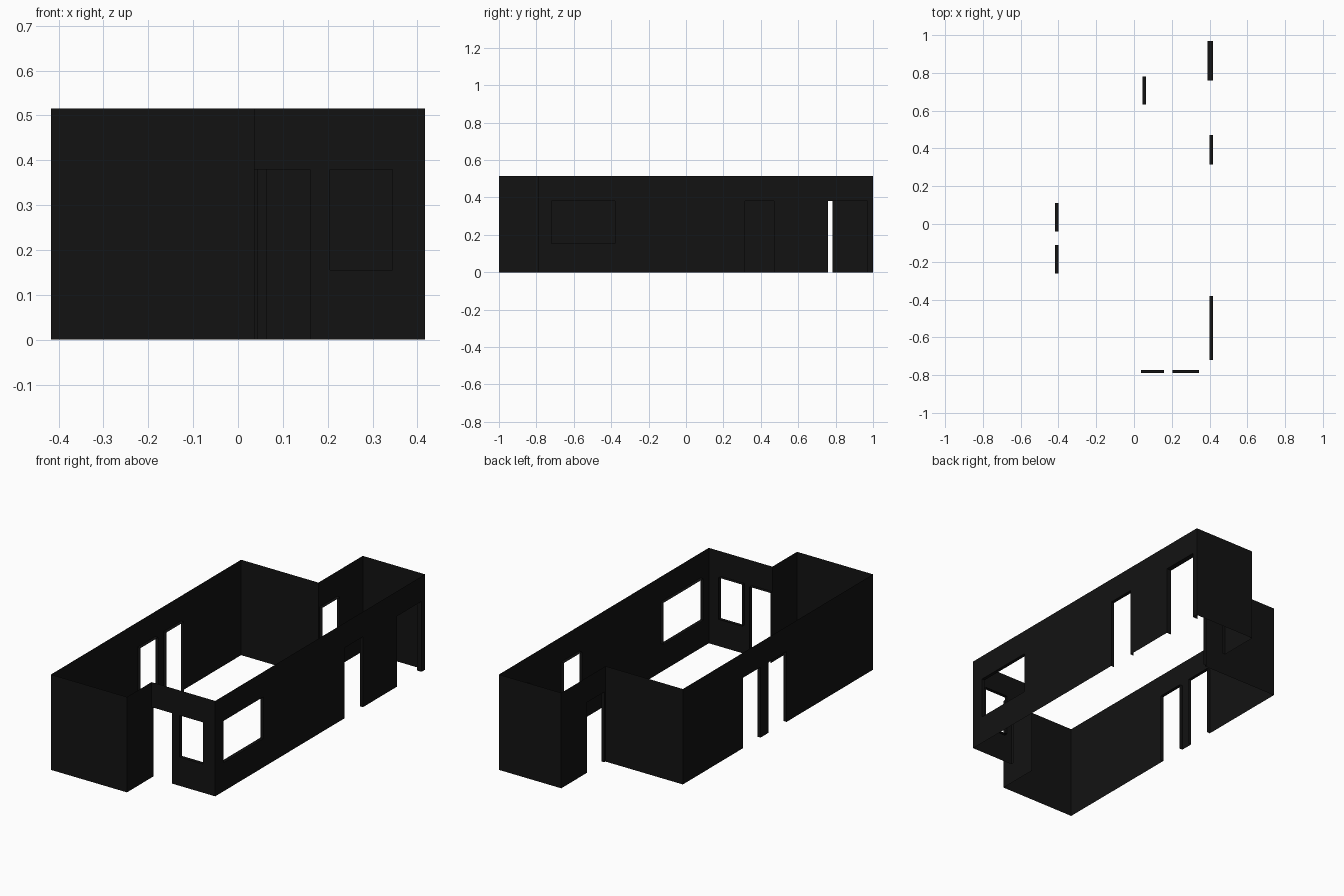
import bpy, bmesh
from mathutils import Vector

if "Cube" in bpy.data.objects:
    bpy.data.objects.remove(bpy.data.objects["Cube"])

H = 0.515      # wall height
HEAD = 0.38    # top of doors and windows
SILL = 0.155   # window sill height
X = 0.417

wall_mat = bpy.data.materials.new("dark_wall")
wall_mat.diffuse_color = (0.006, 0.006, 0.006, 1)
wall_mat.use_nodes = True
wall_mat.node_tree.nodes["Principled BSDF"].inputs["Base Color"].default_value = wall_mat.diffuse_color


def wall(name, start, end, openings=()):
    """Single-sheet wall; openings are (from, to, sill, reveal depth) in world units along its axis."""
    a, b = Vector((*start, 0)), Vector((*end, 0))
    length = (b - a).length
    along = (b - a) / length
    inward = Vector((-along.y, along.x, 0))
    axis = 0 if abs(along.x) > 0.5 else 1
    holes = []
    for p, q, sill, depth in openings:
        s, t = sorted(((p - a[axis]) * along[axis], (q - a[axis]) * along[axis]))
        holes.append((s, t, sill, depth))

    bm = bmesh.new()

    def quad(*pts):
        bm.faces.new([bm.verts.new(a + along * s + inward * d + Vector((0, 0, z)))
                      for s, d, z in pts])

    # wall panel, split into cells around the openings
    us = sorted({0, length, *[round(v, 5) for h in holes for v in h[:2]]})
    zs = sorted({0, H, *[v for h in holes for v in (h[2], HEAD)]})
    for u0, u1 in zip(us, us[1:]):
        for z0, z1 in zip(zs, zs[1:]):
            u, z = (u0 + u1) / 2, (z0 + z1) / 2
            if u1 - u0 < 1e-4 or any(s < u < t and k < z < HEAD for s, t, k, _ in holes):
                continue
            quad((u0, 0, z0), (u1, 0, z0), (u1, 0, z1), (u0, 0, z1))

    # reveals lining each opening
    for s, t, k, d in holes:
        quad((s, 0, k), (s, 0, HEAD), (s, d, HEAD), (s, d, k))
        quad((t, 0, k), (t, d, k), (t, d, HEAD), (t, 0, HEAD))
        quad((s, 0, HEAD), (t, 0, HEAD), (t, d, HEAD), (s, d, HEAD))
        if k > 0:
            quad((s, 0, k), (s, d, k), (t, d, k), (t, 0, k))

    bmesh.ops.remove_doubles(bm, verts=bm.verts, dist=1e-4)
    mesh = bpy.data.meshes.new(name)
    bm.to_mesh(mesh)
    bm.free()
    mesh.materials.append(wall_mat)
    bpy.context.collection.objects.link(bpy.data.objects.new(name, mesh))


# walls in order around the plan
wall("front_bay_wall", (-X, -1), (0.037, -1))
wall("front_bay_side_wall", (0.037, -1), (0.037, -0.79))
wall("entrance_wall", (0.037, -0.79), (X, -0.79),
     [(0.037, 0.16, 0, 0.018), (0.205, 0.345, SILL, 0.018)])
wall("right_wall", (X, -0.79), (X, 1),
     [(-0.72, -0.38, SILL, 0.018), (0.315, 0.47, 0, 0.018), (0.76, 0.97, 0, 0.028)])
wall("back_room_wall", (X, 1), (0.045, 1))
wall("back_room_side_wall", (0.045, 1), (0.045, 0.622), [(0.632, 0.782, 0, 0.018)])
wall("back_wall", (0.045, 0.622), (-X, 0.622))
wall("left_wall", (-X, 0.622), (-X, -1),
     [(-0.04, 0.11, 0, 0.018), (-0.262, -0.11, 0, 0.018)])
